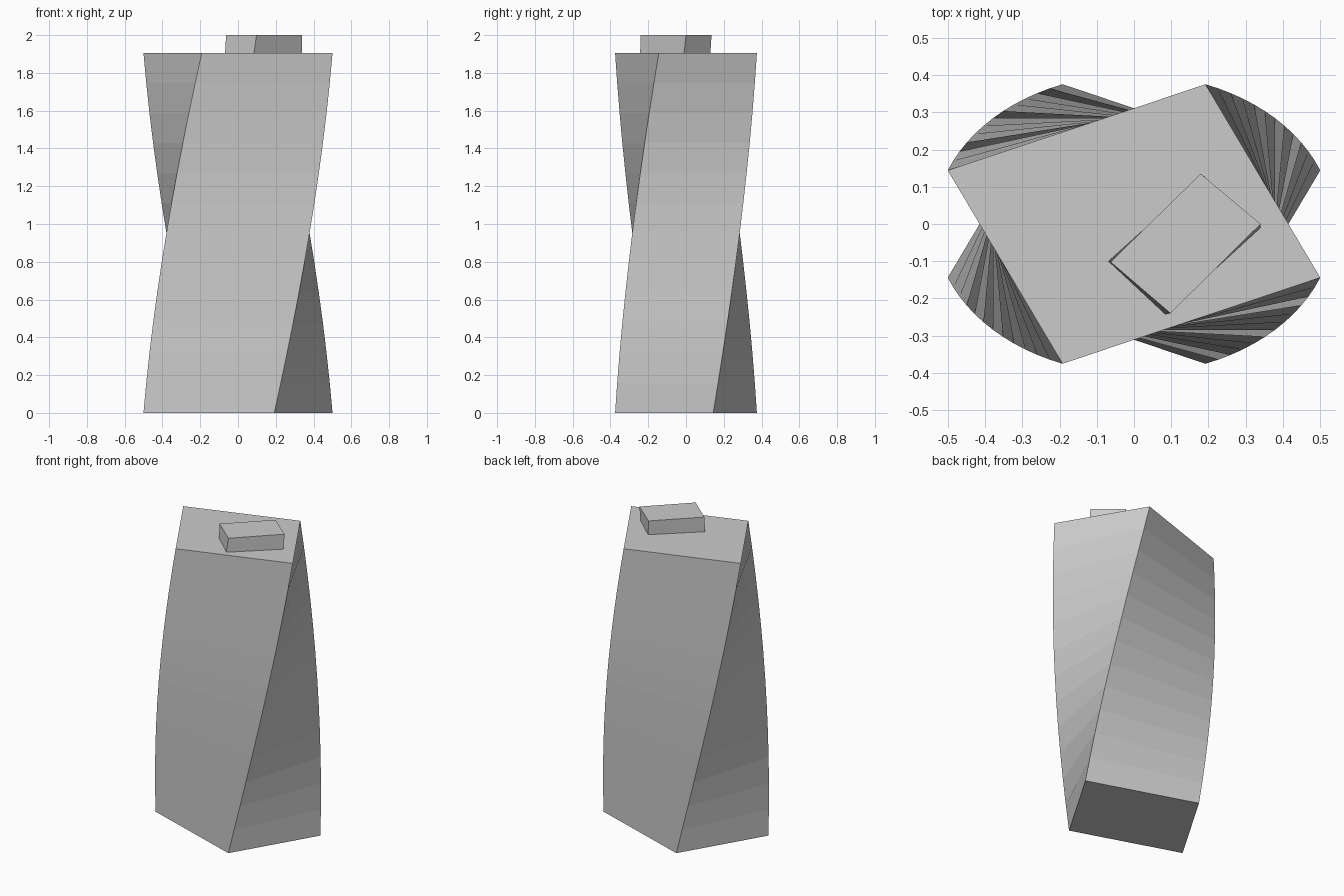
import bpy, math

if "Cube" in bpy.data.objects:
    bpy.data.objects.remove(bpy.data.objects["Cube"], do_unlink=True)

ROOF, TOP = 1.905, 2.0
STEPS = 12
RX, RY = 0.536, 0.402        # corner ellipse of the plan
TURN = math.radians(48)      # twist from ground to roof

concrete = bpy.data.materials.new("light_grey")
concrete.use_nodes = True
grey = (0.6, 0.6, 0.6, 1)
concrete.diffuse_color = grey
concrete.node_tree.nodes["Principled BSDF"].inputs["Base Color"].default_value = grey


def twist(x, y, angle):
    """Rotate a plan point about the axis on the stretched plan."""
    u, v = x / RX, y / RY
    c, s = math.cos(angle), math.sin(angle)
    return RX * (u * c - v * s), RY * (u * s + v * c)


def twisted_prism(name, plan, z0, z1, turn, steps):
    """Stack four-cornered plan rings from z0 to z1, turning as they rise."""
    verts = []
    for i in range(steps + 1):
        t = i / steps
        verts += [(*twist(x, y, turn * t), z0 + (z1 - z0) * t) for x, y in plan]
    faces = [(3, 2, 1, 0), tuple(steps * 4 + k for k in range(4))]
    for i in range(steps):
        for k in range(4):
            a, b = i * 4 + k, i * 4 + (k + 1) % 4
            faces.append((a, b, b + 4, a + 4))
    mesh = bpy.data.meshes.new(name)
    mesh.from_pydata(verts, [], faces)
    mesh.materials.append(concrete)
    obj = bpy.data.objects.new(name, mesh)
    bpy.context.collection.objects.link(obj)
    return obj


# Tower body: a stretched square turning as it rises
corners = [math.radians(21 + 90 * k) for k in range(4)]
tower_plan = [(RX * math.cos(a), RY * math.sin(a)) for a in corners]
twisted_prism("tower_body", tower_plan, 0, ROOF, TURN, STEPS)

# Rooftop block, following the same twist
block_turn = TURN * (TOP - ROOF) / ROOF
block_top = [(-0.063, -0.102), (0.098, -0.24), (0.34, 0.0), (0.179, 0.135)]
block_plan = [twist(x, y, -block_turn) for x, y in block_top]
twisted_prism("rooftop_block", block_plan, ROOF, TOP, block_turn, 1)
